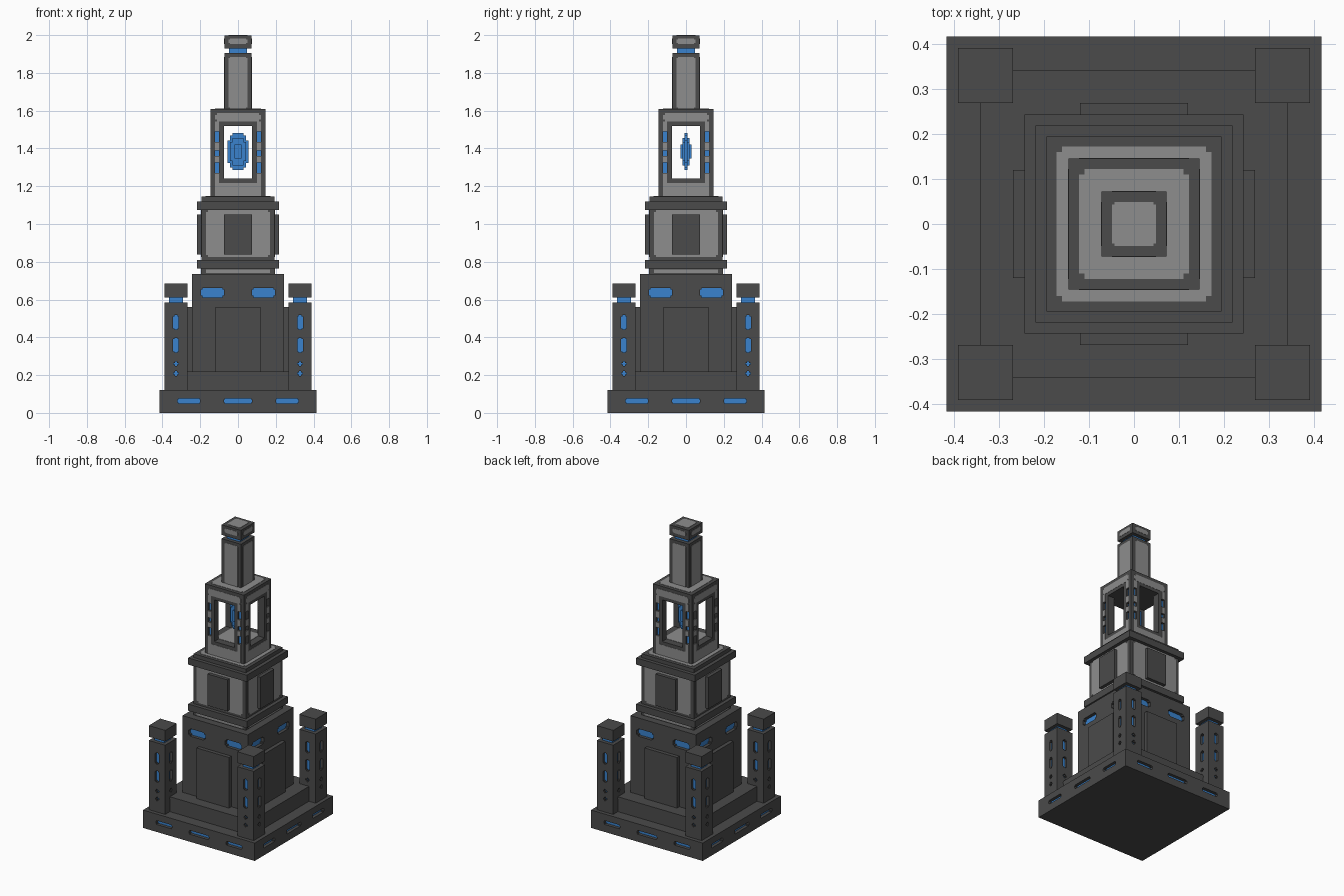
import bpy, bmesh
from math import pi
from mathutils import Matrix, Vector

if "Cube" in bpy.data.objects:
    bpy.data.objects.remove(bpy.data.objects["Cube"])


def material(name, rgb):
    m = bpy.data.materials.new(name)
    m.diffuse_color = (*rgb, 1)
    m.use_nodes = True
    m.node_tree.nodes["Principled BSDF"].inputs["Base Color"].default_value = m.diffuse_color
    return m


DARK = material("dark stone", (0.07, 0.07, 0.07))
LIGHT = material("light stone", (0.27, 0.27, 0.27))
BLUE = material("blue glow", (0.042, 0.225, 0.61))

TOP = Matrix.Identity(4)
FRONT = Matrix(((1, 0, 0, 0), (0, 0, -1, 0), (0, 1, 0, 0), (0, 0, 0, 1)))
SIDES = [Matrix.Rotation(k * pi / 2, 4, 'Z') @ FRONT for k in range(4)]


def outline(w, h, n=0):
    """Rectangle (half sizes) with square notches n in its corners."""
    if not n:
        return [(-w, -h), (w, -h), (w, h), (-w, h)]
    return stepped([(w, h - n), (w - n, h)])


def stepped(corners):
    """Staircase outline from one quadrant of outer corners, mirrored."""
    q = [corners[0]]
    for a, b in zip(corners, corners[1:]):
        q += [(b[0], a[1]), b]
    half = q + [(-x, y) for x, y in reversed(q)]
    return half + [(-x, -y) for x, y in half]


def prism(bm, pts, u, v, d0, d1, m):
    """Extrude an outline, centred at (u, v), from depth d0 to d1."""
    lo = [bm.verts.new(m @ Vector((x + u, y + v, d0))) for x, y in pts]
    hi = [bm.verts.new(m @ Vector((x + u, y + v, d1))) for x, y in pts]
    bm.faces.new(lo[::-1])
    bm.faces.new(hi)
    for i in range(len(pts)):
        j = (i + 1) % len(pts)
        bm.faces.new((lo[i], lo[j], hi[j], hi[i]))


def build(name, mat, prisms):
    bm = bmesh.new()
    for p in prisms:
        prism(bm, *p)
    bmesh.ops.recalc_face_normals(bm, faces=bm.faces)
    me = bpy.data.meshes.new(name)
    bm.to_mesh(me)
    bm.free()
    me.materials.append(mat)
    ob = bpy.data.objects.new(name, me)
    bpy.context.collection.objects.link(ob)
    return ob


def block(name, mat, r, z0, z1, x=0, y=0):
    return build(name, mat, [(outline(r, r), x, y, z0, z1, TOP)])


def on_sides(rects, d0, d1):
    """Rects (u0, u1, z0, z1, notch) repeated on all four sides."""
    return [(outline((b - a) / 2, (t - s) / 2, n), (a + b) / 2, (s + t) / 2, d0, d1, m)
            for a, b, s, t, n in rects for m in SIDES]


def mirrored(rects):
    return rects + [(-b, -a, s, t, n) for a, b, s, t, n in rects]


def cut(ob, prisms):
    tool = build("cutter", DARK, prisms)
    tool.hide_render = True
    mod = ob.modifiers.new("cut", 'BOOLEAN')
    mod.operation, mod.solver, mod.object = 'DIFFERENCE', 'EXACT', tool
    bpy.context.view_layer.update()
    dg = bpy.context.evaluated_depsgraph_get()
    me = bpy.data.meshes.new_from_object(ob.evaluated_get(dg))
    ob.modifiers.clear()
    ob.data = me
    bpy.data.objects.remove(tool)


def glow_slots(ob, name, rects, r, depth=0.024, shift=(0, 0)):
    """Recess slots into a block of half width r, with blue at the bottom."""
    move = Matrix.Translation((*shift, 0))
    place = lambda ps: [(*p[:5], move @ p[5]) for p in ps]
    cut(ob, place(on_sides(rects, r - depth, r + 0.01)))
    build(name, BLUE, place(on_sides(rects, r - depth - 0.003, r - depth + 0.003)))


# base slab and step
base = block("base_slab", DARK, 0.415, 0, 0.12)
glow_slots(base, "base_lights", mirrored([(0.2, 0.32, 0.05, 0.076, 0.005)])
           + [(-0.075, 0.075, 0.05, 0.076, 0.005)], 0.415)
block("base_step", DARK, 0.34, 0.12, 0.22)

# lower tower with door panels and lit windows
tower = block("lower_tower", DARK, 0.243, 0.12, 0.735)
glow_slots(tower, "tower_windows", mirrored([(0.073, 0.197, 0.612, 0.662, 0.01)]), 0.243)
build("door_panel", DARK, on_sides([(-0.12, 0.12, 0.22, 0.56, 0)], 0.24, 0.268))

# four corner pillars
for i, (sx, sy) in enumerate([(-1, -1), (1, -1), (1, 1), (-1, 1)]):
    x, y = sx * 0.329, sy * 0.329
    pillar = block(f"corner_pillar_{i}", DARK, 0.061, 0.12, 0.585, x, y)
    slots = [(-0.014, 0.014, 0.442, 0.517, 0.006), (-0.014, 0.014, 0.32, 0.396, 0.006),
             (-0.013, 0.013, 0.247, 0.273, 0.008), (-0.013, 0.013, 0.195, 0.221, 0.008)]
    glow_slots(pillar, f"pillar_lights_{i}", slots, 0.061, 0.02, (x, y))
    block(f"pillar_neck_{i}", BLUE, 0.037, 0.58, 0.615, x, y)
    block(f"pillar_cap_{i}", DARK, 0.061, 0.61, 0.685, x, y)

# middle block between two collars
block("lower_collar_foot", DARK, 0.195, 0.73, 0.767)
build("foot_trim", LIGHT, on_sides([(-0.17, 0.17, 0.74, 0.76, 0)], 0.19, 0.197))
block("lower_collar", DARK, 0.218, 0.765, 0.81)
block("middle_block", DARK, 0.194, 0.81, 1.075)
build("middle_facing", LIGHT, on_sides([(-0.17, 0.17, 0.825, 1.075, 0.012)], 0.19, 0.196))
build("middle_panel", DARK, on_sides([(-0.073, 0.073, 0.838, 1.05, 0)], 0.19, 0.218))
block("upper_collar", DARK, 0.218, 1.075, 1.12)
block("upper_collar_top", DARK, 0.194, 1.12, 1.145)
build("collar_inlay", LIGHT, [(outline(0.172, 0.172, 0.012), 0, 0, 1.14, 1.147, TOP)])

# open lantern chamber
lantern = block("lantern", DARK, 0.145, 1.145, 1.61)
cut(lantern, [(outline(0.1, 0.1), 0, 0, 1.24, 1.52, TOP)])
for m in SIDES[:2]:
    cut(lantern, [(outline(0.075, 0.14), 0, 1.38, -0.2, 0.2, m)])
glow_slots(lantern, "lantern_lights", mirrored([(0.1, 0.122, a, b, 0) for a, b in
           ((1.27, 1.325), (1.36, 1.39), (1.435, 1.49))]), 0.145, 0.018)
build("lantern_facing", LIGHT, on_sides(
    [(-0.122, 0.122, 1.147, 1.218, 0), (-0.122, 0.122, 1.542, 1.588, 0.01)]
    + mirrored([(0.1, 0.122, a, b, 0) for a, b in
                ((1.218, 1.27), (1.325, 1.36), (1.39, 1.435), (1.49, 1.542))]), 0.142, 0.1465))
build("lantern_inner_wall", LIGHT, on_sides(mirrored([(0.075, 0.098, 1.24, 1.52, 0)]), 0.098, 0.102))
build("lantern_floor", LIGHT, [(outline(0.099, 0.099), 0, 0, 1.237, 1.242, TOP)])
build("lantern_roof_inlay", LIGHT, [(outline(0.122, 0.122, 0.012), 0, 0, 1.606, 1.612, TOP)])

# floating crystal made of three stepped layers
build("crystal", BLUE, [
    (stepped([(0.055, 0.06), (0.043, 0.085), (0.03, 0.098)]), 0, 1.383, -0.008, 0.008, FRONT),
    (stepped([(0.042, 0.05), (0.03, 0.073)]), 0, 1.383, -0.019, 0.019, FRONT),
    (outline(0.019, 0.037), 0, 1.383, -0.029, 0.029, FRONT)])

# spire shaft, glowing neck and cap
block("spire_shaft", DARK, 0.072, 1.61, 1.905)
build("spire_facing", LIGHT, on_sides([(-0.049, 0.049, 1.612, 1.885, 0.006)], 0.07, 0.0735))
block("spire_neck", BLUE, 0.048, 1.9, 1.935)
block("spire_cap", DARK, 0.072, 1.93, 1.998)
build("cap_inlay", LIGHT, on_sides([(-0.049, 0.049, 1.952, 1.982, 0.006)], 0.07, 0.0735)
      + [(outline(0.049, 0.049, 0.006), 0, 0, 1.995, 2.0, TOP)])
